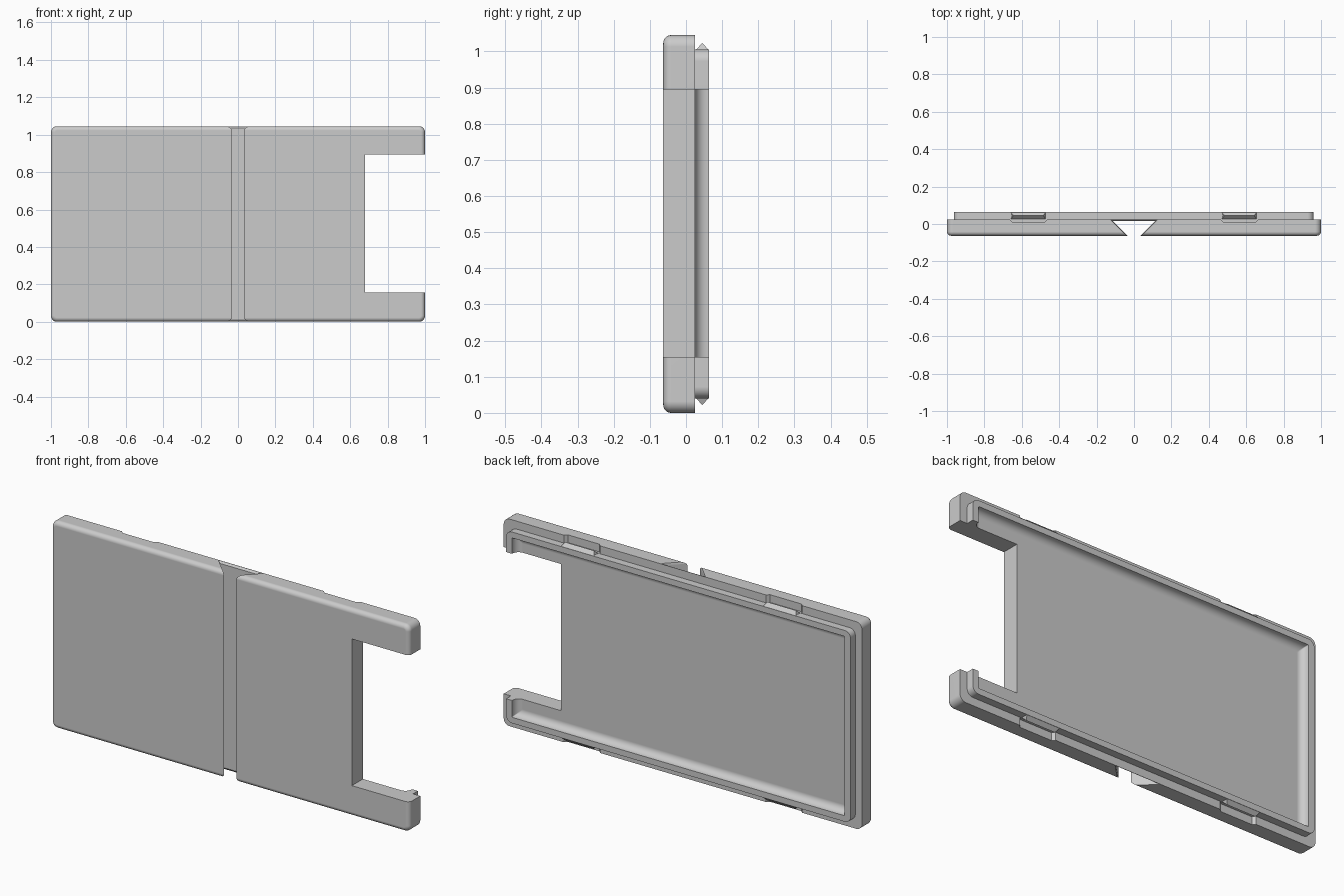
import bpy, bmesh, math

if "Cube" in bpy.data.objects:
    bpy.data.objects.remove(bpy.data.objects["Cube"], do_unlink=True)

HEIGHT = 1.045
FRONT, LEDGE, BACK = -0.063, 0.025, 0.063
STEPS = 6

grey = bpy.data.materials.new("plain grey")
grey.use_nodes = True
grey.diffuse_color = (0.6, 0.6, 0.6, 1)
grey.node_tree.nodes["Principled BSDF"].inputs["Base Color"].default_value = (0.6, 0.6, 0.6, 1)


def loft(name, rings):
    """Skin a stack of equal-length point rings and cap both ends."""
    bm = bmesh.new()
    loops = [[bm.verts.new(p) for p in ring] for ring in rings]
    n = len(loops[0])
    for a, b in zip(loops, loops[1:]):
        for i in range(n):
            j = (i + 1) % n
            bm.faces.new((a[i], a[j], b[j], b[i]))
    bm.faces.new(loops[0][::-1])
    bm.faces.new(loops[-1])
    bmesh.ops.recalc_face_normals(bm, faces=bm.faces)
    mesh = bpy.data.meshes.new(name)
    bm.to_mesh(mesh)
    bm.free()
    mesh.materials.append(grey)
    obj = bpy.data.objects.new(name, mesh)
    bpy.context.collection.objects.link(obj)
    return obj


def round_rect(y, x0, x1, z0, z1, r):
    """Rounded rectangle ring standing at depth y."""
    ring = []
    corners = [(x1 - r, z1 - r), (x0 + r, z1 - r), (x0 + r, z0 + r), (x1 - r, z0 + r)]
    for k, (cx, cz) in enumerate(corners):
        for s in range(STEPS + 1):
            a = math.pi / 2 * (k + s / STEPS)
            ring.append((cx + r * math.cos(a), y, cz + r * math.sin(a)))
    return ring


def box(name, x0, x1, y0, y1, z0, z1):
    return loft(name, [[(x0, y, z0), (x1, y, z0), (x1, y, z1), (x0, y, z1)] for y in (y0, y1)])


def combine(target, tool, operation):
    mod = target.modifiers.new(operation.lower(), 'BOOLEAN')
    mod.operation = operation
    mod.solver = 'EXACT'
    mod.object = tool
    bpy.context.view_layer.objects.active = target
    bpy.ops.object.modifier_apply(modifier=mod.name)
    bpy.data.objects.remove(tool, do_unlink=True)


# Main shell with a rounded front edge
R = 0.022
rings = []
for s in range(STEPS + 1):
    a = math.pi / 2 * s / STEPS
    d = R * (1 - math.sin(a))
    rings.append(round_rect(FRONT + R * (1 - math.cos(a)), -1 + d, 1 - d, d, HEIGHT - d, 0.032 - d))
rings.append(round_rect(LEDGE, -1, 1, 0, HEIGHT, 0.032))
shell = loft("cover_shell", rings)

# Raised lip on the back
lip = loft("lip", [round_rect(y, -0.963, 0.96, 0.04, HEIGHT - 0.04, 0.032) for y in (0, BACK)])
combine(shell, lip, 'UNION')

# Shallow tray with coved edges
C = 0.034
rings = []
for s in range(STEPS + 1):
    a = math.pi / 2 * s / STEPS
    d = 0.07 + C * (1 - math.sin(a))
    rings.append(round_rect(LEDGE + C * (1 - math.cos(a)),
                            -1 + d, 0.997 - d, d, HEIGHT - d, 0.004))
rings.append(round_rect(0.1, -0.93, 0.927, 0.07, HEIGHT - 0.07, 0.004))
combine(shell, loft("tray_cutter", rings), 'DIFFERENCE')

# Side opening
combine(shell, box("opening_cutter", 0.68, 1.1, -0.2, 0.2, 0.155, 0.895), 'DIFFERENCE')


# Dovetail slot, flared at both ends
def dovetail(z, half, depth):
    top = half + depth - FRONT
    return [(-half - 0.0, FRONT - 0.02, z), (half, FRONT - 0.02, z), (half, FRONT, z),
            (top, depth, z), (-top, depth, z), (-half, FRONT, z)]


slot = loft("slot_cutter", [dovetail(-0.001, 0.04, 0.024), dovetail(0.01, 0.035, 0.015),
                            dovetail(HEIGHT - 0.01, 0.035, 0.015),
                            dovetail(HEIGHT + 0.001, 0.04, 0.024)])
combine(shell, slot, 'DIFFERENCE')

# Snap ridges on the lip, each with a relief notch in the ledge
for side, cx in (("right", -0.565), ("left", 0.563)):
    for level, sign in (("top", 1), ("bottom", -1)):
        def z_at(offset):
            return HEIGHT / 2 + sign * (HEIGHT / 2 + offset)

        notch = loft("notch_cutter", [
            [(cx + h * k, y, z_at(o)) for k, o in ((-1, -0.039), (1, -0.039), (1, 0.02), (-1, 0.02))]
            for y, h in ((0.012, 0.088), (0.028, 0.104))])
        combine(shell, notch, 'DIFFERENCE')
        ridge = loft(f"{level}_{side}_snap_ridge", [
            [(cx + k * h, y, z_at(o)) for y, o, h in
             ((0.028, -0.04, 0.092), (0.045, -0.022, 0.08), (0.062, -0.04, 0.092), (0.045, -0.05, 0.092))]
            for k in (-1, 1)])

# Smooth the rounded edges and keep flat faces flat
bpy.ops.object.select_all(action='DESELECT')
shell.select_set(True)
bpy.context.view_layer.objects.active = shell
bpy.ops.object.shade_smooth_by_angle(angle=math.radians(30))
weighted = shell.modifiers.new("flat faces", 'WEIGHTED_NORMAL')
weighted.keep_sharp = True
